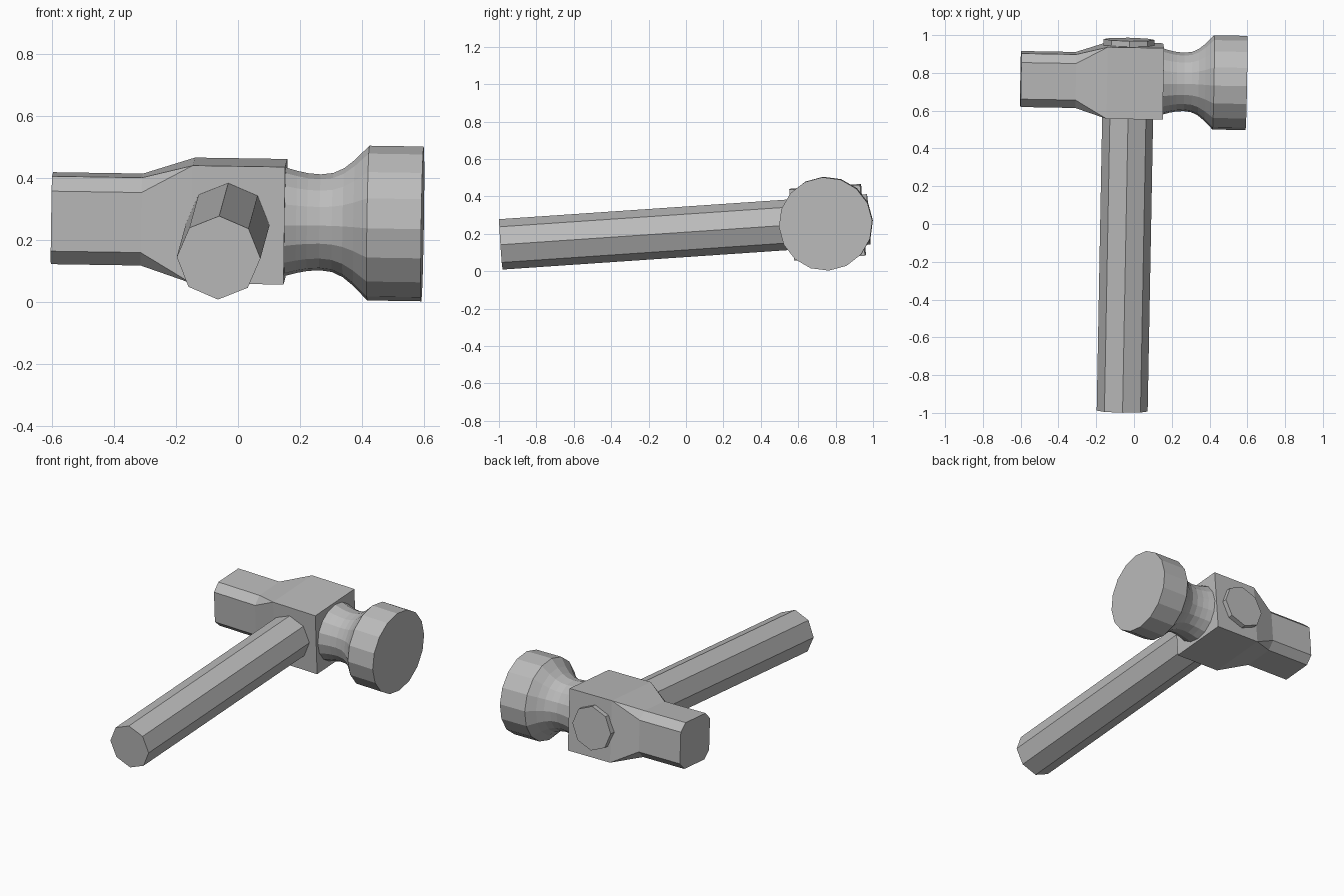
import bpy
import bmesh
import math
from mathutils import Matrix, Vector

cube = bpy.data.objects.get("Cube")
if cube:
    bpy.data.objects.remove(cube, do_unlink=True)

# Single grey material
grey = bpy.data.materials.new("plain grey")
grey.use_nodes = True
COLOUR = (0.5, 0.5, 0.5, 1)
grey.diffuse_color = COLOUR
grey.node_tree.nodes["Principled BSDF"].inputs["Base Color"].default_value = COLOUR

# Resting pose: x runs along the head, y along the handle
head_axis = Vector((1, -0.0176, -0.0155)).normalized()
up = head_axis.cross(Vector((0.0176, 1, 0.068))).normalized()
handle_axis = up.cross(head_axis)
POSE = Matrix((head_axis, handle_axis, up)).transposed().to_4x4()
POSE.translation = (0, 0.757, 0.262)


def loft(name, rings):
    """Skin a list of equal-length rings and cap both ends."""
    bm = bmesh.new()
    loops = [[bm.verts.new(p) for p in ring] for ring in rings]
    for a, b in zip(loops, loops[1:]):
        for i in range(len(a)):
            j = (i + 1) % len(a)
            bm.faces.new((a[i], a[j], b[j], b[i]))
    bm.faces.new(loops[0])
    bm.faces.new(loops[-1])
    bmesh.ops.remove_doubles(bm, verts=bm.verts, dist=0.0001)
    bmesh.ops.recalc_face_normals(bm, faces=bm.faces)
    mesh = bpy.data.meshes.new(name)
    bm.to_mesh(mesh)
    bm.free()
    mesh.materials.append(grey)
    obj = bpy.data.objects.new(name, mesh)
    obj.matrix_world = POSE
    bpy.context.collection.objects.link(obj)
    return obj


def circle(radius, sides):
    steps = [math.tau * i / sides for i in range(sides)]
    return [(radius * math.cos(a), radius * math.sin(a)) for a in steps]


def chamfered_square(half, flat):
    return [(half, -flat), (half, flat), (flat, half), (-flat, half),
            (-half, flat), (-half, -flat), (-flat, -half), (flat, -half)]


# Square eye block tapering into the chamfered poll
sections = [(-0.6, 0.142, 0.097), (-0.31, 0.142, 0.097),
            (-0.145, 0.19, 0.19), (0.153, 0.19, 0.19)]
loft("head_block", [[(x, y, z) for y, z in chamfered_square(h, f)]
                    for x, h, f in sections])

# Turned neck flaring into the round striking face
profile = [(0.15, 0.176), (0.19, 0.165), (0.225, 0.158), (0.265, 0.155),
           (0.305, 0.16), (0.34, 0.176), (0.375, 0.204), (0.42, 0.25),
           (0.595, 0.25)]
loft("striking_face", [[(x, y, z) for y, z in circle(r, 16)]
                       for x, r in profile])

# Octagonal handle passing right through the eye
loft("handle", [[(x - 0.03, y, z) for x, z in circle(0.135, 8)]
                for y in (-1.752, 0.22)])
